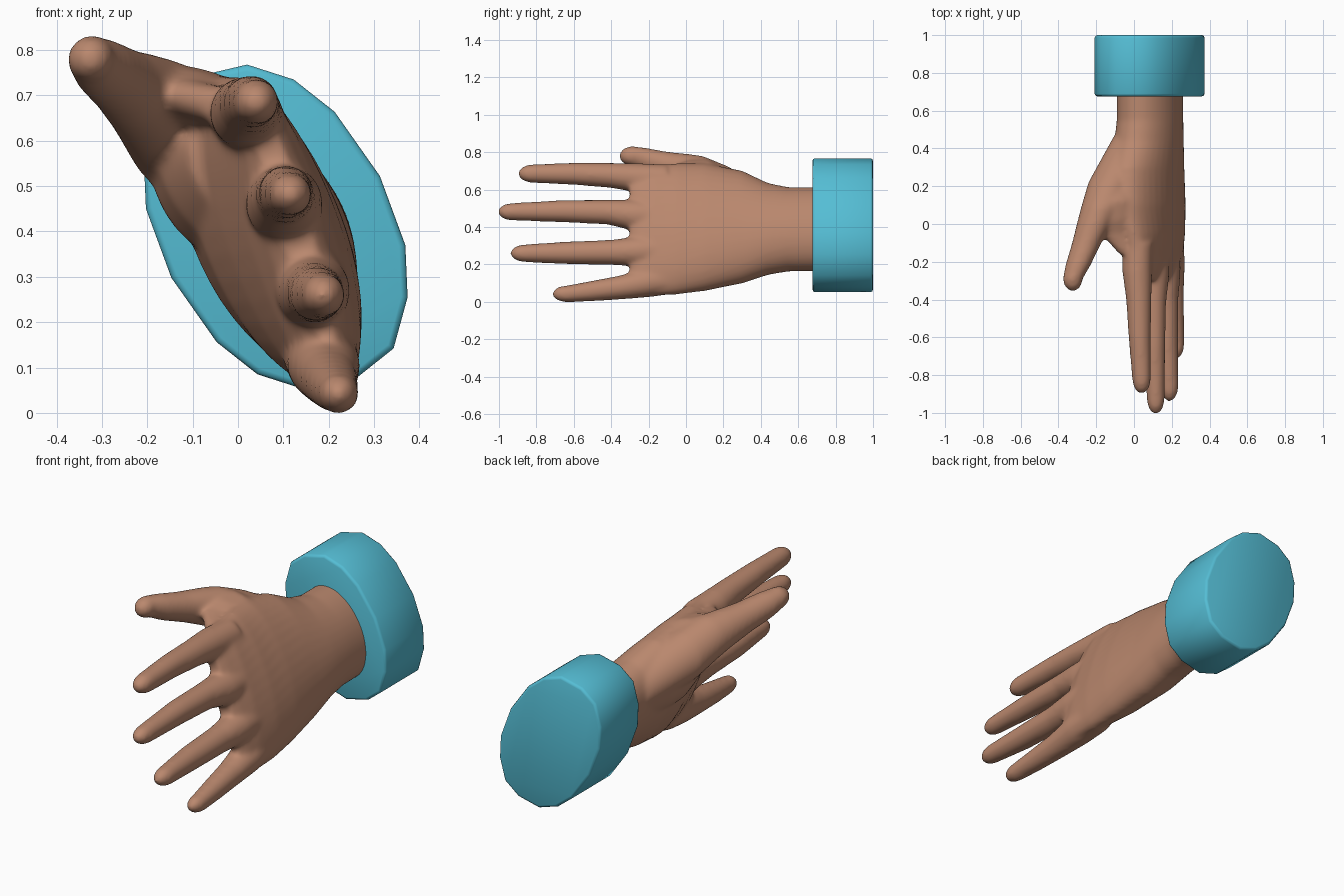
import bpy, bmesh, math


def material(name, rgb):
    m = bpy.data.materials.new(name)
    m.diffuse_color = (*rgb, 1)
    return m


skin = material("brown_skin", (0.49, 0.245, 0.155))
teal = material("teal_cuff", (0.09, 0.51, 0.66))


def loft(bm, rings):
    """Closed skin over rings of points with equal counts."""
    loops = [[bm.verts.new(p) for p in r] for r in rings]
    n = len(loops[0])
    for a, b in zip(loops, loops[1:]):
        for i in range(n):
            j = (i + 1) % n
            bm.faces.new((a[i], a[j], b[j], b[i]))
    bm.faces.new(loops[0])
    bm.faces.new(loops[-1][::-1])


def oval(x, y, z, a, b, tilt=0, n=40):
    """Ellipse in the xz plane, long axis a leaning towards -x by tilt."""
    t = math.radians(tilt)
    pts = []
    for i in range(n):
        q = 2 * math.pi * i / n
        u, v = a * math.cos(q), b * math.sin(q)
        pts.append((x - u * math.sin(t) + v * math.cos(t), y,
                    z + u * math.cos(t) + v * math.sin(t)))
    return pts


def finger(bm, stations, tip):
    """Tapered round finger ending in a domed tip at y = tip."""
    rings = [oval(x, y, z, r, r) for x, y, z, r in stations]
    x, y, z, r = stations[-1]
    for k in (0.35, 0.65, 0.87, 1.0):
        s = r * max(math.sqrt(1 - k * k), 0.2)
        rings.append(oval(x, y + (tip - y) * k, z, s, s))
    loft(bm, rings)


def make(name, bm, mat):
    bmesh.ops.recalc_face_normals(bm, faces=bm.faces)
    me = bpy.data.meshes.new(name)
    bm.to_mesh(me)
    bm.free()
    me.materials.append(mat)
    ob = bpy.data.objects.new(name, me)
    bpy.context.collection.objects.link(ob)
    return ob


bm = bmesh.new()

# wrist and palm: x, y, z, half length, half thickness, tilt
palm = [(0.085, 0.80, 0.390, 0.235, 0.160, 25),
        (0.085, 0.55, 0.388, 0.237, 0.160, 25),
        (0.080, 0.44, 0.390, 0.260, 0.162, 25),
        (0.066, 0.30, 0.400, 0.322, 0.166, 24),
        (0.076, 0.10, 0.400, 0.364, 0.154, 22),
        (0.102, -0.05, 0.390, 0.369, 0.125, 19),
        (0.120, -0.18, 0.385, 0.364, 0.092, 17),
        (0.125, -0.26, 0.390, 0.342, 0.062, 17),
        (0.125, -0.30, 0.410, 0.290, 0.035, 17)]
loft(bm, [oval(*s) for s in palm])

# web between thumb and index finger
web = [(-0.04, 0.26, 0.61, 0.10, 0.07, 70),
       (-0.09, 0.12, 0.68, 0.14, 0.08, 74),
       (-0.10, 0.02, 0.69, 0.14, 0.065, 76),
       (-0.08, -0.05, 0.685, 0.10, 0.045, 76),
       (-0.03, -0.16, 0.675, 0.05, 0.04, 76)]
loft(bm, [oval(*s) for s in web])

# fleshy pad at the base of the thumb
pad = [(0.00, 0.46, 0.44, 0.13, 0.09, 30),
       (-0.05, 0.33, 0.47, 0.15, 0.10, 32),
       (-0.072, 0.21, 0.485, 0.155, 0.10, 34),
       (-0.065, 0.10, 0.50, 0.15, 0.085, 34),
       (-0.03, -0.01, 0.52, 0.12, 0.06, 32)]
loft(bm, [oval(*s) for s in pad])

# thumb
finger(bm, [(-0.01, 0.46, 0.49, 0.10), (-0.12, 0.22, 0.605, 0.122),
            (-0.168, 0.09, 0.668, 0.112), (-0.20, 0.02, 0.692, 0.098),
            (-0.25, -0.10, 0.725, 0.078), (-0.297, -0.22, 0.758, 0.067),
            (-0.324, -0.29, 0.780, 0.053)], -0.357)

# four fingers
finger(bm, [(0.02, -0.10, 0.655, 0.080), (0.017, -0.25, 0.662, 0.079),
            (0.025, -0.40, 0.676, 0.067), (0.030, -0.60, 0.685, 0.059),
            (0.040, -0.82, 0.686, 0.050)], -0.899)
finger(bm, [(0.10, -0.10, 0.455, 0.085), (0.102, -0.27, 0.462, 0.085),
            (0.104, -0.42, 0.480, 0.066), (0.106, -0.65, 0.485, 0.060),
            (0.115, -0.93, 0.482, 0.047)], -1.007)
finger(bm, [(0.16, -0.10, 0.275, 0.085), (0.165, -0.25, 0.270, 0.082),
            (0.168, -0.40, 0.265, 0.067), (0.174, -0.65, 0.262, 0.060),
            (0.188, -0.86, 0.260, 0.048)], -0.940)
finger(bm, [(0.18, -0.05, 0.125, 0.080), (0.190, -0.20, 0.105, 0.080),
            (0.200, -0.36, 0.076, 0.064), (0.212, -0.52, 0.056, 0.054),
            (0.222, -0.64, 0.043, 0.045)], -0.716)

# fuse the pieces into one smooth skin
hand = make("hand", bm, skin)
fuse = hand.modifiers.new("fuse", 'REMESH')
fuse.mode = 'VOXEL'
fuse.voxel_size = 0.01
fuse.use_smooth_shade = True
soft = hand.modifiers.new("soften", 'SMOOTH')
soft.factor = 0.5
soft.iterations = 18

# cuff: sixteen-sided tilted oval, half given and half by point symmetry
half = [(-0.063, 0.358), (0.040, 0.325), (0.130, 0.254), (0.230, 0.112),
        (0.286, -0.040), (0.291, -0.155), (0.260, -0.268), (0.182, -0.330)]
outline = half + [(-x, -z) for x, z in half]
bm = bmesh.new()
loft(bm, [[(0.083 + x, y, 0.41 + z) for x, z in outline] for y in (0.676, 1.0)])
caps = [e for e in bm.edges if abs(e.verts[0].co.y - e.verts[1].co.y) < 0.01]
bmesh.ops.bevel(bm, geom=caps, offset=0.014, segments=2, profile=0.5, affect='EDGES')
cuff = make("cuff", bm, teal)
bpy.context.view_layer.objects.active = cuff
cuff.select_set(True)
bpy.ops.object.shade_smooth_by_angle(angle=math.radians(60))
